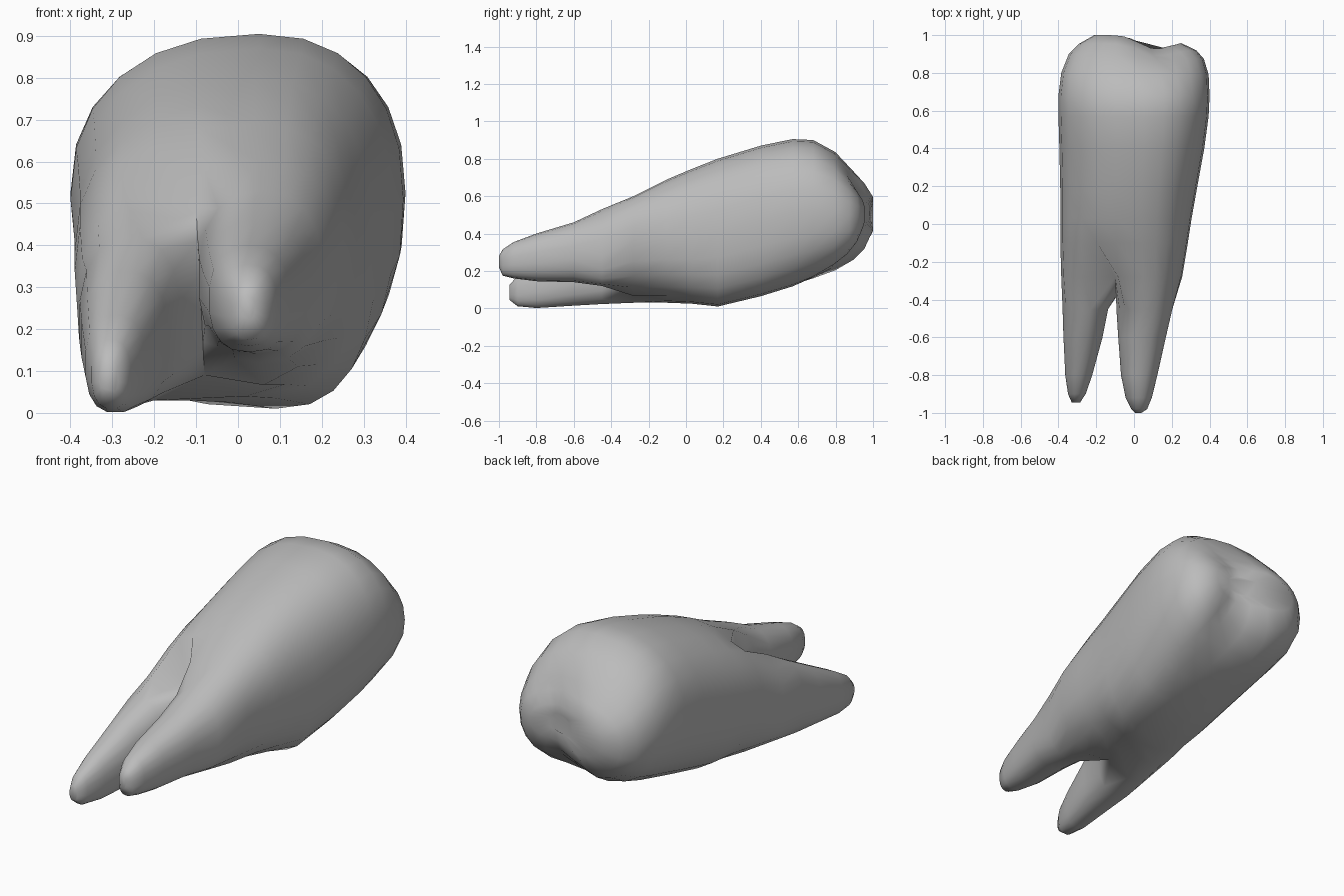
import bpy, bmesh, math

cube = bpy.data.objects.get("Cube")
if cube:
    bpy.data.objects.remove(cube, do_unlink=True)

SIDES = 24
TOP, BOTTOM = 8, 19      # ring corners where the roots part
SADDLE = 4               # points across the fork


def ramp(v, lo, hi):
    return min(max((v - lo) / (hi - lo), 0), 1)


def section(bm, count, start, y, x0, x1, z0, z1, top_x=None, low_x=None, tilt=0):
    """Rounded ring, fuller below, whose crest and keel may sit off centre."""
    ring = []
    for i in range(count):
        a = start + 2 * math.pi * i / count
        c, s = math.cos(a), math.sin(a)
        power = 0.87 if s > 0 else 0.8
        mid_x = top_x if s > 0 else low_x
        if mid_x is None:
            mid_x = (x0 + x1) / 2
        mid_z = (z0 + z1) / 2 + math.copysign(tilt, c)
        x = mid_x + abs(c) ** power * ((x1 if c > 0 else x0) - mid_x)
        z = mid_z + abs(s) ** power * ((z1 if s > 0 else z0) - mid_z)
        ring.append(bm.verts.new((x, y, z)))
    return ring


def skin(bm, rings):
    for a, b in zip(rings, rings[1:]):
        for i in range(len(a)):
            j = (i + 1) % len(a)
            bm.faces.new((a[i], a[j], b[j], b[i]))
    bm.faces.new(rings[-1])


def root(bm, half, bridge, centre, stations):
    """Grow a root from one side of the fork."""
    first = half + bridge
    step = 2 * math.pi / len(first)
    start = centre - step * (len(half) - 1) / 2
    skin(bm, [first] + [section(bm, len(first), start, *s) for s in stations])


# y, left, right, bottom, top, crest x, keel x
body = [
    (-.28, -.385, .255, .03, .60, .05, -.2),
    (-.1, -.39, .285, .03, .69, .04, -.12),
    (.03, -.39, .305, .025, .745, .04, -.02),
    (.17, -.39, .33, .01, .80, .04, .09),
    (.4, -.395, .372, .065, .87, .05, .1),
    (.57, -.4, .395, .115, .905, .05, .08),
    (.68, -.4, .4, .15, .9, .05, .06),
    (.8, -.385, .395, .195, .835, .03, .04),
    (.9, -.345, .37, .255, .735, .02, .02),
    (.955, -.29, .33, .31, .675, 0, .02),
    (1.0, -.21, .25, .4, .61, .02, .03),
    (1.0, -.02, .16, .46, .56, .08, .08)]
# y, left, right, bottom, top
low_root = [
    (-.45, -.38, -.135, .02, .42), (-.6, -.375, -.165, .012, .34),
    (-.8, -.365, -.22, 0, .235), (-.9, -.35, -.255, .01, .175),
    (-.945, -.33, -.285, .045, .125)]
high_root = [
    (-.45, -.095, .205, .12, .53), (-.6, -.085, .17, .14, .46),
    (-.8, -.07, .125, .145, .4), (-.92, -.045, .095, .16, .355),
    (-.98, -.015, .07, .175, .315), (-1, .005, .04, .22, .28)]

bm = bmesh.new()
rings = [section(bm, SIDES, 0, *s, tilt=.05 * ramp(s[0], .03, -.28)) for s in body]
skin(bm, rings)

# Valley above and below the fork, then the saddle between the roots
fork = rings[0]
top, bottom = fork[TOP], fork[BOTTOM]
top.co.x, top.co.z = -.1, .49
bottom.co.x, bottom.co.z = -.08, .09
rings[1][TOP].co.z -= .02
saddle = []
for k in range(1, SADDLE + 1):
    t = k / (SADDLE + 1)
    co = top.co.lerp(bottom.co, t)
    co.y -= .1 * math.sqrt(math.sin(math.pi * t))
    saddle.append(bm.verts.new(co))
root(bm, fork[TOP:BOTTOM + 1], saddle[::-1], math.pi, low_root)
root(bm, fork[BOTTOM:] + fork[:TOP + 1], saddle, 0, high_root)

# Two cusps: a groove over the biting face that runs on underneath
for v in bm.verts:
    x, y, z = v.co
    groove = math.exp(-((x - .1) / .1) ** 2)
    end = ramp(y, .75, .95)
    v.co.y -= end * (.07 * groove * ramp(z, .85, .65) + .035 * ramp(x, .1, .22))
    v.co.z += .05 * groove * ramp(y, .55, .9) * ramp(z, .45, .25)

bmesh.ops.recalc_face_normals(bm, faces=bm.faces)
mesh = bpy.data.meshes.new("tooth")
bm.to_mesh(mesh)
bm.free()
tooth = bpy.data.objects.new("tooth", mesh)
bpy.context.collection.objects.link(tooth)

mat = bpy.data.materials.new("plain grey enamel")
mat.use_nodes = True
grey = (0.5, 0.5, 0.5, 1)
mat.diffuse_color = grey
mat.node_tree.nodes["Principled BSDF"].inputs["Base Color"].default_value = grey
mesh.materials.append(mat)

bpy.context.view_layer.objects.active = tooth
tooth.select_set(True)
bpy.ops.object.shade_smooth_by_angle(angle=math.radians(85))
